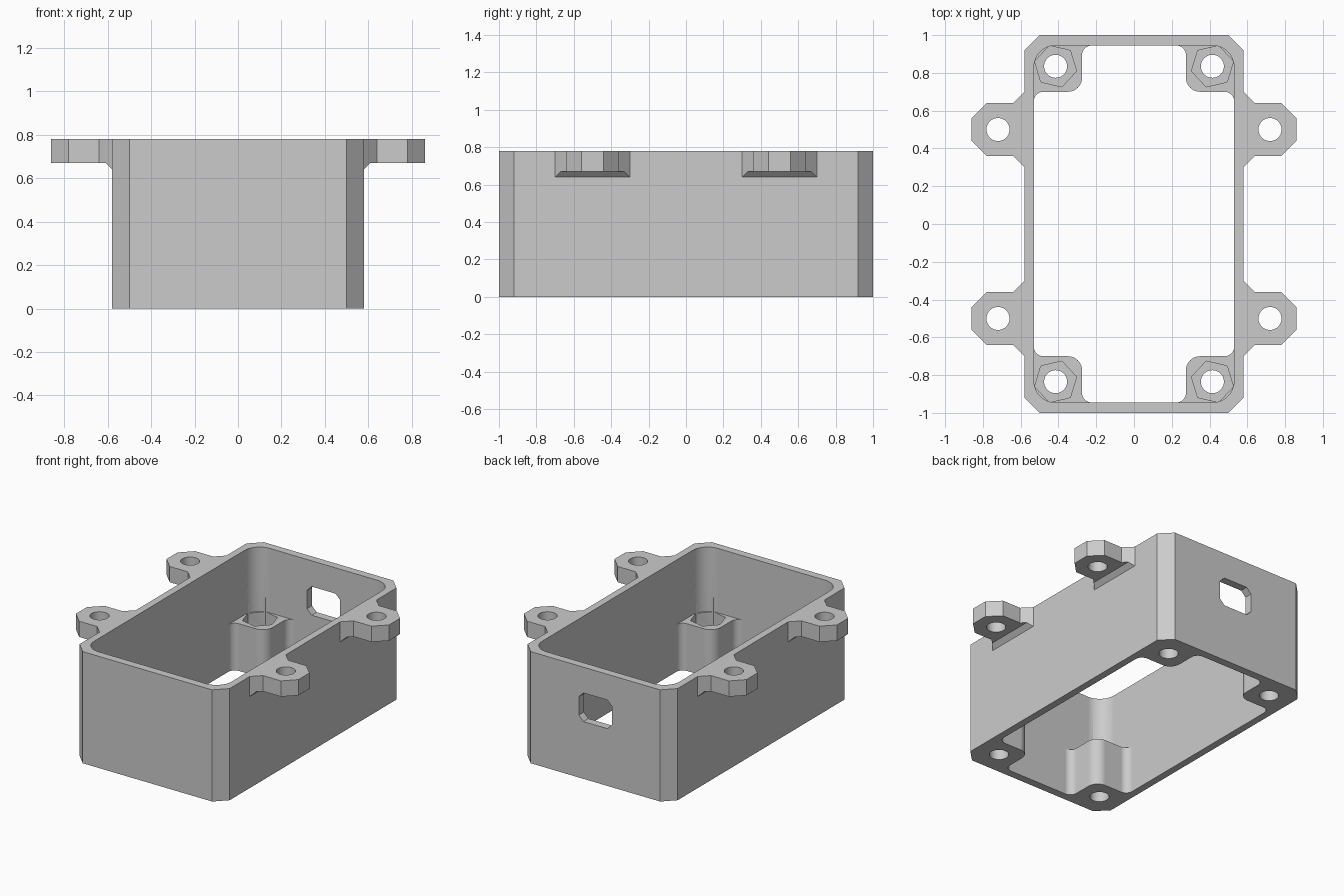
import bpy, bmesh, math
from mathutils import Vector

if "Cube" in bpy.data.objects:
    bpy.data.objects.remove(bpy.data.objects["Cube"])

HEIGHT = 0.78
BOSS_TOP = 0.33

grey = bpy.data.materials.new("plain grey")
grey.use_nodes = True
COLOUR = (0.6, 0.6, 0.6, 1)
grey.diffuse_color = COLOUR
grey.node_tree.nodes["Principled BSDF"].inputs["Base Color"].default_value = COLOUR


def arc(cx, cy, r, start, end, steps=10):
    angles = [math.radians(start + (end - start) * i / steps) for i in range(steps + 1)]
    return [(cx + r * math.cos(a), cy + r * math.sin(a)) for a in angles]


def ring(cx, cy, r, sides=40, turn=0):
    return arc(cx, cy, r, turn, turn + 360, sides)[:-1]


def octagon(w, h, cut):
    """Rectangle of half size w by h with cut corners."""
    return [(w, h - cut), (w - cut, h), (cut - w, h), (-w, h - cut),
            (-w, cut - h), (cut - w, -h), (w - cut, -h), (w, cut - h)]


def prism(name, points, lo, hi, axis="Z", sx=1, sy=1):
    """Extrude a flat outline along Z or Y, optionally mirrored."""
    bm = bmesh.new()

    def place(p, d):
        x, y, z = (p[0], p[1], d) if axis == "Z" else (p[0], d, p[1])
        return bm.verts.new((x * sx, y * sy, z))

    low = [place(p, lo) for p in points]
    high = [place(p, hi) for p in points]
    bm.faces.new(low)
    bm.faces.new(high)
    for i in range(len(points)):
        j = (i + 1) % len(points)
        bm.faces.new((low[i], low[j], high[j], high[i]))
    bmesh.ops.recalc_face_normals(bm, faces=bm.faces)
    mesh = bpy.data.meshes.new(name)
    bm.to_mesh(mesh)
    bm.free()
    mesh.materials.append(grey)
    ob = bpy.data.objects.new(name, mesh)
    bpy.context.collection.objects.link(ob)
    return ob


def combine(target, tool, operation):
    """Apply an exact boolean and discard the tool."""
    mod = target.modifiers.new("combine", "BOOLEAN")
    mod.solver = "EXACT"
    mod.operation = operation
    mod.object = tool
    bpy.context.view_layer.objects.active = target
    bpy.ops.object.modifier_apply(modifier=mod.name)
    bpy.data.objects.remove(tool)


# Shell with cut corners and a rounded cavity
housing = prism("box_housing", octagon(0.58, 1.0, 0.08), 0, HEIGHT)
r = 0.115
ix, iy = 0.53 - r, 0.945 - r
cavity = (arc(ix, iy, r, 0, 90) + arc(-ix, iy, r, 90, 180)
          + arc(-ix, -iy, r, 180, 270) + arc(ix, -iy, r, 270, 360))
combine(housing, prism("cavity", cavity, -0.1, 1), "DIFFERENCE")

# Outlines of one corner boss and one mounting ear
boss = (arc(0.225, 0.895, 0.05, 90, 0) + arc(0.35, 0.775, 0.075, 180, 270)
        + arc(0.48, 0.65, 0.05, 90, 0)
        + [(0.555, 0.65), (0.555, 0.9), (0.48, 0.97), (0.225, 0.97)])
ear = [(0.555, 0.7), (0.58, 0.7), (0.64, 0.64), (0.78, 0.64), (0.86, 0.56),
       (0.86, 0.44), (0.78, 0.36), (0.64, 0.36), (0.58, 0.3), (0.555, 0.3)]
undercut = [(0.58, 0.64), (0.61, 0.67), (0.95, 0.67), (0.95, 0.5), (0.58, 0.5)]

for sx in (1, -1):
    for sy in (1, -1):
        side = dict(sx=sx, sy=sy)
        # Screw boss with a nut pocket
        combine(housing, prism("boss", boss, 0, BOSS_TOP, **side), "UNION")
        screw = prism("screw_hole", ring(0.415, 0.835, 0.061), -0.1, 0.5, **side)
        combine(housing, screw, "DIFFERENCE")
        nut = prism("nut_pocket", ring(0.415, 0.835, 0.114, 6, 13),
                    BOSS_TOP - 0.12, BOSS_TOP + 0.1, **side)
        combine(housing, nut, "DIFFERENCE")
        # Mounting ear with a sloped root
        tab = prism("ear", ear, 0.64, HEIGHT, **side)
        combine(tab, prism("undercut", undercut, 0.2, 0.8, "Y", **side), "DIFFERENCE")
        combine(tab, prism("ear_hole", ring(0.72, 0.5, 0.061), 0.5, 1, **side), "DIFFERENCE")
        combine(housing, tab, "UNION")

# Cable opening in the back wall
window = [(x, z + 0.5) for x, z in octagon(0.128, 0.1, 0.036)]
combine(housing, prism("cable_opening", window, 0.9, 1.1, "Y"), "DIFFERENCE")

# Smooth rounded corners and holes, keep hard edges
bpy.ops.object.select_all(action="DESELECT")
housing.select_set(True)
bpy.context.view_layer.objects.active = housing
bpy.ops.object.shade_smooth_by_angle(angle=math.radians(30))
weighted = housing.modifiers.new("weighted_normals", "WEIGHTED_NORMAL")
weighted.keep_sharp = True
